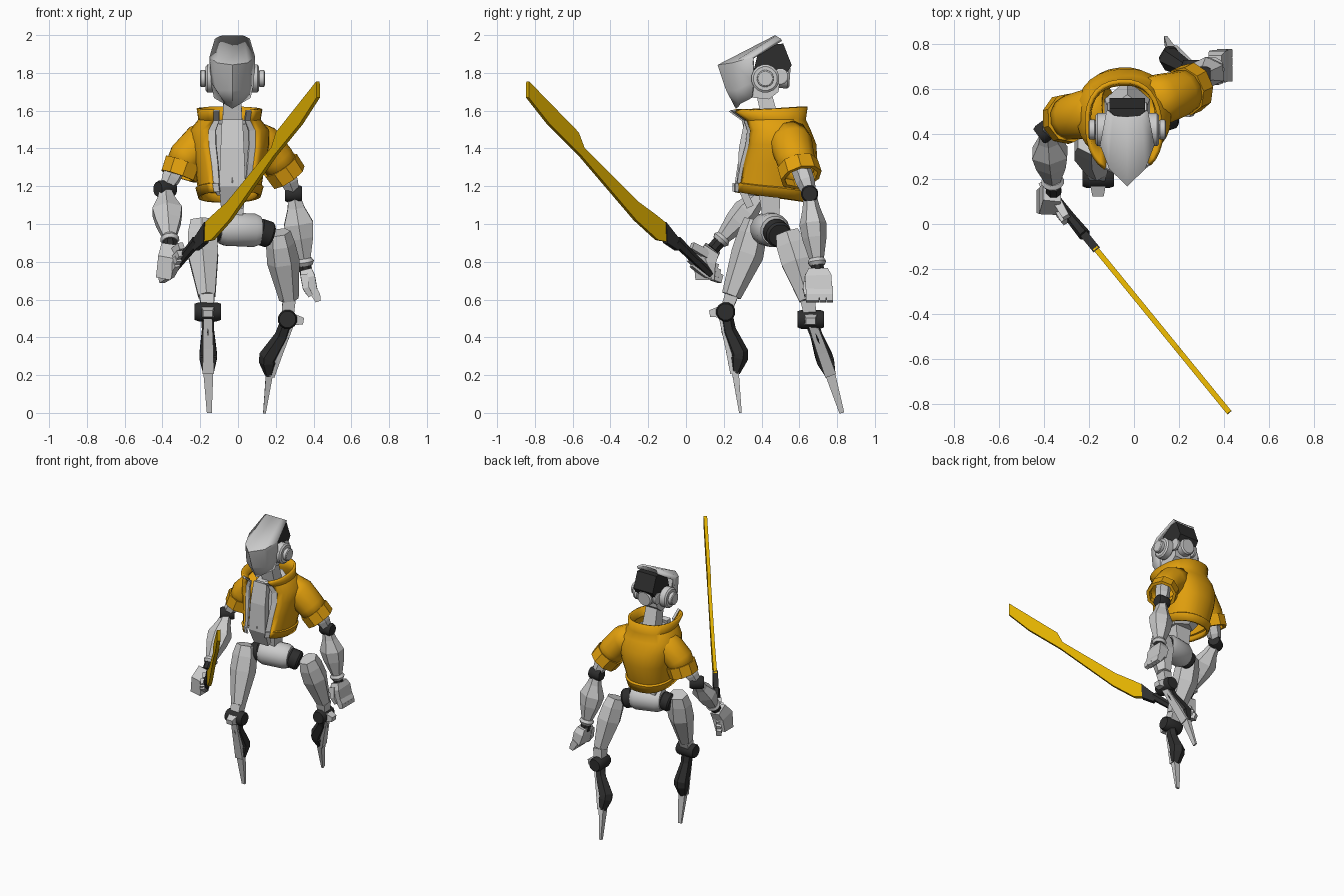
import bpy, bmesh, math
from mathutils import Vector as V

if "Cube" in bpy.data.objects:
    bpy.data.objects.remove(bpy.data.objects["Cube"])


def material(name, rgb):
    m = bpy.data.materials.new(name)
    m.diffuse_color = (*rgb, 1)
    m.use_nodes = True
    m.node_tree.nodes["Principled BSDF"].inputs["Base Color"].default_value = m.diffuse_color
    return m


ORANGE = material("jacket_orange", (0.76, 0.35, 0.004))
GOLD = material("blade_gold", (0.74, 0.43, 0.0))
DARK = material("dark_rubber", (0.027, 0.027, 0.027))


def finish(name, bm, mat=None, thick=0, smooth=0):
    bmesh.ops.recalc_face_normals(bm, faces=bm.faces)
    me = bpy.data.meshes.new(name)
    bm.to_mesh(me)
    bm.free()
    o = bpy.data.objects.new(name, me)
    bpy.context.collection.objects.link(o)
    if mat:
        me.materials.append(mat)
    if smooth:
        bpy.ops.object.select_all(action='DESELECT')
        o.select_set(True)
        bpy.context.view_layer.objects.active = o
        bpy.ops.object.shade_smooth_by_angle(angle=math.radians(smooth))
    if thick:
        s = o.modifiers.new("Thickness", 'SOLIDIFY')
        s.thickness, s.offset = thick, 0
    return o


def grid(name, rows, mat=None, close=True, cap=True, thick=0, smooth=0):
    """Skin a list of equally long point rows."""
    bm = bmesh.new()
    vs = [[bm.verts.new(p) for p in r] for r in rows]
    n = len(rows[0])
    for a, b in zip(vs, vs[1:]):
        for i in range(n if close else n - 1):
            j = (i + 1) % n
            bm.faces.new((a[i], a[j], b[j], b[i]))
    if close and cap:
        bm.faces.new(vs[0])
        bm.faces.new(vs[-1])
    return finish(name, bm, mat, thick, smooth)


def tube(name, secs, fwd=(0, -1, 0), sides=6, mat=None, cap=True, thick=0, smooth=0):
    """Loft through (point, half width, half depth) sections; width is across fwd."""
    pts = [V(s[0]) for s in secs]
    rows = []
    for k, (_, w, d) in enumerate(secs):
        t = (pts[min(k + 1, len(pts) - 1)] - pts[max(k - 1, 0)]).normalized()
        side = t.cross(V(fwd)).normalized()
        f = side.cross(t)
        m = 1 / math.cos(math.pi / sides) if sides < 7 else 1
        ang = [2 * math.pi * (i + .5) / sides for i in range(sides)]
        rows.append([pts[k] + side * w * m * math.cos(a) + f * d * m * math.sin(a) for a in ang])
    return grid(name, rows, mat, True, cap, thick, smooth)


def cyl(name, a, b, r, mat=None, sides=16):
    a, b = V(a), V(b)
    fwd = (0, 0, 1) if abs((b - a).normalized().z) < .8 else (0, -1, 0)
    e = (b - a) * .15
    return tube(name, [(a, r * .85, r * .85), (a + e, r, r), (b - e, r, r), (b, r * .85, r * .85)],
                fwd, sides, mat, smooth=30)


def plate(name, pts, thick_vec, mat=None):
    t = V(thick_vec)
    return grid(name, [[V(p) - t for p in pts], [V(p) + t for p in pts]], mat)


# Head: wedge mask, dark core, ears and rear disc
HX = -.03
half = [[(0, .475, 1.992), (.06, .48, 1.99), (.088, .505, 1.975)],
        [(0, .175, 1.84), (.075, .25, 1.85), (.115, .355, 1.88)],
        [(0, .22, 1.71), (.078, .27, 1.71), (.108, .36, 1.755)],
        [(0, .27, 1.615), (.03, .285, 1.635), (.09, .35, 1.67)]]
grid("face_mask", [[(HX - x, y, z) for x, y, z in r[:0:-1]] + [(HX + x, y, z) for x, y, z in r]
                   for r in half], close=False, thick=.016, smooth=35)
plate("head_core", [(HX, y, z) for y, z in
                    [(.38, 1.90), (.46, 1.95), (.515, 1.955), (.56, 1.84), (.5, 1.75), (.34, 1.74)]], (.08, 0, 0), DARK)
plate("jaw_core", [(HX, y, z) for y, z in
                   [(.35, 1.78), (.50, 1.78), (.49, 1.7), (.44, 1.66), (.34, 1.67)]], (.068, 0, 0))
cyl("head_rear_disc", (HX, .48, 1.78), (HX, .55, 1.775), .06)
for s, side in ((-1, "left"), (1, "right")):
    cyl(side + "_ear_base", (HX + s * .08, .42, 1.77), (HX + s * .142, .42, 1.77), .075)
    cyl(side + "_ear_cap", (HX + s * .14, .42, 1.77), (HX + s * .172, .42, 1.77), .045)
    cyl(side + "_head_knob", (HX + s * .065, .50, 1.78), (HX + s * .09, .50, 1.78), .042)
tube("neck", [((HX, .41, 1.7), .045, .04), ((HX, .46, 1.5), .055, .045)], sides=4)

# Torso, waist and pelvis
tube("torso", [((HX, .45, 1.54), .085, .11), ((HX, .47, 1.4), .10, .15),
               ((HX, .44, 1.2), .105, .15), ((HX, .44, 1.15), .08, .10)], sides=6)
tube("breast_panel", [((HX, .33, 1.55), .055, .02), ((HX, .30, 1.4), .062, .02),
                      ((HX, .29, 1.2), .07, .02), ((HX, .34, 1.09), .06, .02)], sides=4)
tube("waist", [((HX, .44, 1.2), .07, .06), ((HX, .45, 1.03), .055, .045)], sides=4)
cyl("pelvis", (-.10, .42, .975), (.115, .47, .965), .09)
cyl("left_hip_joint", (-.09, .42, .975), (-.16, .405, .96), .065, DARK)
cyl("right_hip_joint", (.10, .47, .965), (.175, .495, .94), .07, DARK)

# Open jacket: rows of (z, centre y, x radius, y radius, front lift)
ROWS = [(1.145, .445, .155, .20, .03), (1.19, .45, .17, .207, .025), (1.195, .45, .16, .195, .02),
        (1.32, .48, .178, .207, 0), (1.42, .49, .20, .19, 0), (1.495, .48, .20, .17, 0),
        (1.55, .46, .155, .165, 0), (1.61, .43, .163, .205, -.012)]


def jacket_rows(a0, a1, n):
    box = lambda v: math.copysign(abs(v) ** .85, v)
    out = []
    for z, cy, rx, ry, lift in ROWS:
        r = []
        for i in range(n + 1):
            a = math.radians(a0 + (a1 - a0) * i / n)
            x, y = rx * box(math.sin(a)), -ry * box(math.cos(a))
            q = math.radians(5)
            r.append((HX + x * math.cos(q) - y * math.sin(q) - .015,
                      cy + x * math.sin(q) + y * math.cos(q), z + lift * math.cos(a)))
        out.append(r)
    return out


grid("jacket_body", jacket_rows(34, 326, 24), ORANGE, close=False, thick=.02, smooth=40)
grid("left_lapel", jacket_rows(-34, -22, 1), close=False, thick=.012)
grid("right_lapel", jacket_rows(22, 34, 1), close=False, thick=.012)

# Sleeves and rolled cuffs
SLEEVES = {"left": [(-.11, .50, 1.455), (-.20, .49, 1.425), (-.275, .475, 1.355), (-.30, .47, 1.29), (-.315, .465, 1.24)],
           "right": [(.05, .535, 1.455), (.135, .56, 1.42), (.205, .58, 1.345), (.245, .60, 1.28), (.27, .61, 1.25)]}
for side, p in SLEEVES.items():
    tube(side + "_sleeve", [(p[0], .10, .11), (p[1], .10, .105), (p[2], .088, .095), (p[3], .085, .09)],
         sides=12, mat=ORANGE, cap=False, thick=.015, smooth=40)
    d = (V(p[4]) - V(p[2])).normalized()
    c = V(p[3])
    tube(side + "_cuff", [(c - d * .04, .095, .10), (c + d * .04, .092, .102)],
         sides=9, mat=ORANGE, cap=False, thick=.022)


# Arms: upper arm, elbow, forearm, wrist
def arm(side, shoulder, elbow, wrist, axis, fwd):
    s, e, w, ax = V(shoulder), V(elbow), V(wrist), V(axis)
    tube(side + "_upper_arm", [(s, .045, .045), (s.lerp(e, .6), .045, .045), (e, .03, .03)], fwd)
    cyl(side + "_elbow", e - ax, e + ax, .046, DARK)
    tube(side + "_forearm", [(e.lerp(w, .02), .03, .03), (e.lerp(w, .2), .045, .04), (e.lerp(w, .42), .078, .062),
                             (e.lerp(w, .62), .066, .056), (e.lerp(w, .93), .032, .032)], fwd)
    tube(side + "_wrist_collar", [(e.lerp(w, .9), .04, .04), (e.lerp(w, .95), .052, .05), (w, .042, .04)],
         fwd, 12, smooth=40)
    tube(side + "_wrist", [(w, .036, .036), (w + (w - e) * .13, .036, .036)], fwd, 8, DARK)


arm("left", (-.31, .465, 1.33), (-.385, .42, 1.185), (-.36, .175, .905), (.04, .03, 0), (0, -1, .5))
arm("right", (.235, .595, 1.33), (.295, .655, 1.16), (.355, .695, .78), (.045, 0, 0), (0, -1, 0))

# Left fist around the grip
tube("left_palm", [((-.365, .14, .87), .045, .04), ((-.378, .10, .81), .06, .045), ((-.395, .10, .71), .05, .04)], (1, 0, 0), 4)
for i in range(3):
    o = V((-.01, .012, -.028)) * i
    tube(f"left_finger_{i + 1}", [(V((-.385, .16, .765)) + o, .022, .018), (V((-.34, .08, .795)) + o, .024, .02),
                                  (V((-.305, .01, .845)) + o, .018, .016)], (1, .8, 0), 4)
tube("left_thumb", [((-.345, .11, .84), .022, .02), ((-.30, .03, .885), .018, .016)], (1, .8, 0), 4)

# Right relaxed hand
tube("right_palm", [((.36, .70, .76), .05, .03), ((.37, .70, .72), .07, .038), ((.39, .705, .64), .07, .032)], (1, 0, 0), 4)
for i in range(4):
    y = .652 + i * .036
    tube(f"right_finger_{i + 1}", [((.39, y, .66), .018, .024), ((.415, y, .62), .018, .022),
                                   ((.425, y, .59), .017, .014)], (1, 0, 0), 4)
tube("right_thumb", [((.35, .65, .73), .02, .02), ((.36, .635, .66), .017, .017), ((.385, .64, .62), .013, .013)], (1, 0, 0), 4)


# Sword lies in one vertical plane, so x follows y
def blade_pt(p):
    return (-.17 - .815 * (p[0] + .11), p[0], p[1])


ACROSS = V((.772, .635, 0))
plate("sword_blade", [blade_pt(p) for p in
      [(-.838, 1.755), (-.84, 1.67), (-.73, 1.53), (-.56, 1.36), (-.27, 1.02), (-.155, .915), (-.10, .905),
       (-.105, 1.0), (-.16, 1.045), (-.255, 1.115), (-.545, 1.405), (-.575, 1.485)]], ACROSS * .012, GOLD)
plate("sword_guard", [blade_pt(p) for p in [(-.115, 1.01), (-.06, .94), (-.02, .90), (-.05, .86), (-.11, .90)]],
      ACROSS * .018, DARK)
tube("sword_grip", [(blade_pt((-.05, .91)), .026, .024), (blade_pt((.03, .83)), .022, .02),
                    (blade_pt((.13, .735)), .022, .02)], ACROSS, 6, DARK)


# Legs: thigh shell, knee, shin and spike foot
def leg(side, thigh, knee, ankle, foot, fwd):
    k, a, f, fw = V(knee), V(ankle), V(foot), V(fwd)
    t = [V(p) for p in thigh]
    ax = fw.cross(V((0, 0, 1)))
    tube(side + "_thigh", [(t[0], .06, .055), (t[0].lerp(t[1], .4), .077, .067), (t[1], .08, .075),
                           (t[2], .045, .045)], fwd, 6)
    tube(side + "_knee_link", [(t[2], .04, .035), (k, .03, .03)], fwd, 4)
    cyl(side + "_knee", k - ax * .07, k + ax * .07, .052, DARK, 12)
    tube(side + "_kneecap", [(k + fw * .03, .035, .03), (k + fw * .085 - V((0, 0, .01)), .025, .018)], (0, 0, 1), 4)
    m = k.lerp(a, .68) - fw * .035
    tube(side + "_calf", [(k.lerp(a, .05), .035, .03), (k.lerp(a, .3), .032, .034), (m, .046, .045),
                          (m.lerp(a, .25), .046, .045), (a, .028, .02)], fwd, 6, DARK)
    tube(side + "_shin_strip", [(k + fw * .03, .022, .012), (k.lerp(a, .6) + fw * .018, .028, .014),
                                (a + fw * .014, .03, .014)], fwd, 4)
    tube(side + "_foot_spike", [(k.lerp(a, .9), .026, .018), (a, .026, .018), (f, .013, .007)], fwd, 4)


leg("left", [(-.19, .37, 1.02), (-.185, .325, .84), (-.165, .24, .62)],
    (-.16, .21, .535), (-.157, .262, .21), (-.152, .288, 0), (0, -1, 0))
leg("right", [(.215, .535, .955), (.24, .585, .80), (.27, .645, .60)],
    (.262, .66, .495), (.165, .765, .20), (.14, .825, 0), (1, 0, 0))
